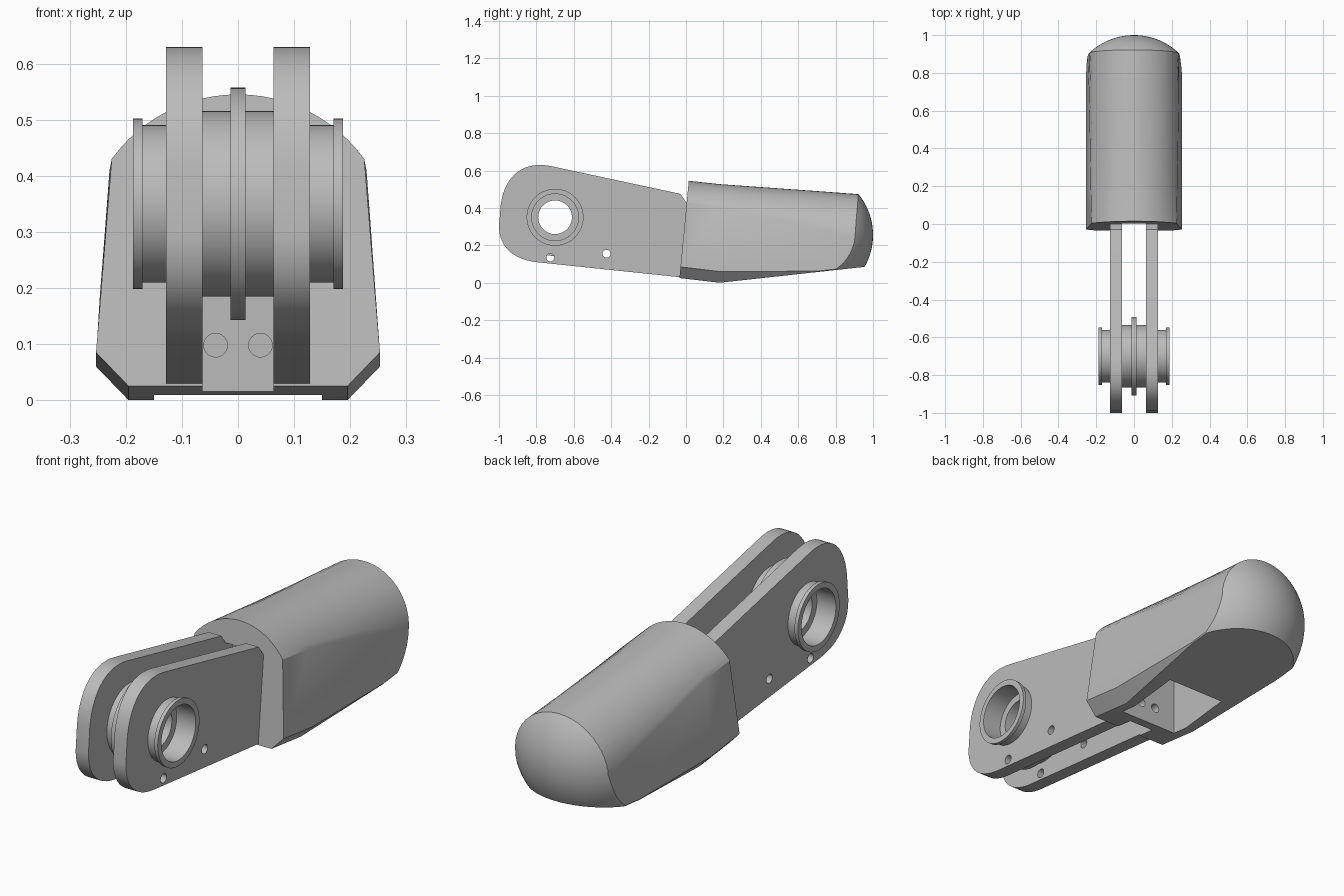
import bpy
import bmesh
import math
from mathutils import Vector
from mathutils.geometry import interpolate_bezier

if "Cube" in bpy.data.objects:
    bpy.data.objects.remove(bpy.data.objects["Cube"], do_unlink=True)

grey = bpy.data.materials.new("light grey")
grey.use_nodes = True
grey.diffuse_color = (0.5, 0.5, 0.5, 1)
grey.node_tree.nodes["Principled BSDF"].inputs["Base Color"].default_value = (0.5, 0.5, 0.5, 1)


def finish(name, bm):
    """Turn a bmesh into a linked object."""
    bmesh.ops.remove_doubles(bm, verts=bm.verts, dist=0.0001)
    bmesh.ops.recalc_face_normals(bm, faces=bm.faces)
    mesh = bpy.data.meshes.new(name)
    bm.to_mesh(mesh)
    bm.free()
    mesh.materials.append(grey)
    obj = bpy.data.objects.new(name, mesh)
    bpy.context.collection.objects.link(obj)
    return obj


def smooth(obj, angle=30):
    obj.data.shade_smooth()
    obj.data.set_sharp_from_angle(angle=math.radians(angle))


def lathe(name, profile, axis, centre, closed=False, steps=64):
    """Spin (distance along axis, radius) points around the x or y axis."""
    bm = bmesh.new()
    along = Vector((1, 0, 0)) if axis == "x" else Vector((0, 1, 0))
    centre = Vector(centre)
    up = Vector((0, 0, 1))
    verts = [bm.verts.new(centre + along * a + up * r) for a, r in profile]
    edges = [bm.edges.new(pair) for pair in zip(verts, verts[1:])]
    if closed:
        edges.append(bm.edges.new((verts[-1], verts[0])))
    bmesh.ops.spin(bm, geom=verts + edges, cent=centre, axis=along,
                   angle=math.tau, steps=steps, use_merge=False)
    return finish(name, bm)


def cylinder(axis, centre, radius, half):
    return lathe("cutter", [(-half, 0), (-half, radius), (half, radius), (half, 0)],
                 axis, centre, steps=48)


def box(low, high):
    bm = bmesh.new()
    bmesh.ops.create_cube(bm, size=1)
    for v in bm.verts:
        v.co = [l if c < 0 else h for c, l, h in zip(v.co, low, high)]
    return finish("cutter", bm)


def cut(obj, cutter, operation="DIFFERENCE"):
    """Apply a boolean and throw the cutter away."""
    cutter.hide_render = True
    mod = obj.modifiers.new("cut", "BOOLEAN")
    mod.operation, mod.object, mod.solver = operation, cutter, "EXACT"
    graph = bpy.context.evaluated_depsgraph_get()
    graph.update()
    mesh = bpy.data.meshes.new_from_object(obj.evaluated_get(graph))
    obj.modifiers.clear()
    obj.data = mesh
    bpy.data.objects.remove(cutter, do_unlink=True)


# Clevis plates: rounded outline in the y-z plane, one per side
def corner(*points):
    return interpolate_bezier(*[Vector((0, y, z)) for y, z in points], 16)


PIVOT = (0, -0.7, 0.35)
outline = corner((-0.8, 0.11), (-0.93, 0.125), (-1.0, 0.2), (-1.0, 0.3))
outline += corner((-0.99, 0.42), (-0.97, 0.57), (-0.87, 0.655), (-0.72, 0.623))
outline += [Vector((0, y, z)) for y, z in
            ((-0.03, 0.475), (0, 0.43), (0.06, 0.43), (0.06, 0.03), (-0.035, 0.03))]

for side, name in ((1, "left_plate"), (-1, "right_plate")):
    bm = bmesh.new()
    face = bm.faces.new([bm.verts.new((side * 0.063, p.y, p.z)) for p in outline])
    grown = bmesh.ops.extrude_face_region(bm, geom=[face])
    bmesh.ops.translate(bm, vec=(side * 0.065, 0, 0),
                        verts=[g for g in grown["geom"] if isinstance(g, bmesh.types.BMVert)])
    if face.is_valid and not any(len(e.link_faces) < 2 for e in face.edges):
        pass
    else:
        bm.faces.new([v for v in bm.verts][:len(outline)])
    plate = finish(name, bm)
    cut(plate, cylinder("x", PIVOT, 0.133, 0.3))
    for y, z in ((-0.725, 0.135), (-0.425, 0.155)):
        cut(plate, cylinder("x", (0, y, z), 0.021, 0.3))
    smooth(plate)

# Pivot bushing: stepped sleeve with end flanges and a central collar
half = [(0.013, 0.207), (0.013, 0.165), (0.1, 0.165), (0.1, 0.14), (0.17, 0.14),
        (0.17, 0.152), (0.187, 0.152), (0.187, 0.125), (0.09, 0.125), (0.09, 0.09)]
bushing = lathe("pivot_bushing", half + [(-x, r) for x, r in reversed(half)],
                "x", PIVOT, closed=True, steps=96)
smooth(bushing)


# Body: arched sections lofted along y
def section(w, shoulder, top, side_z, bottom_z, bottom_w, steps=12):
    rise = top - shoulder
    radius = (w * w + rise * rise) / (2 * rise)
    reach = math.atan2(w, radius - rise)
    pts = [(bottom_w, bottom_z), (0.253, side_z)]
    for i in range(2 * steps + 1):
        a = reach * (1 - i / steps)
        pts.append((radius * math.sin(a), top - radius + radius * math.cos(a)))
    return pts + [(-0.253, side_z), (-bottom_w, bottom_z)]


sections = [(None, section(0.225, 0.43, 0.545, 0.085, 0.025, 0.195)),
            (0.18, section(0.229, 0.41, 0.527, 0.06, 0.0, 0.195)),
            (0.7, section(0.238, 0.29, 0.49, 0.062, 0.057, 0.249)),
            (1.05, section(0.24, 0.2, 0.464, 0.1, 0.095, 0.249))]
bm = bmesh.new()
rings = []
for y, pts in sections:
    # The front face leans back towards the top
    rings.append([bm.verts.new((x, -0.035 + (z - 0.025) * 0.096 if y is None else y, z))
                  for x, z in pts])
for a, b in zip(rings, rings[1:]):
    for i in range(len(a)):
        j = (i + 1) % len(a)
        bm.faces.new((a[i], a[j], b[j], b[i]))
bm.faces.new(rings[0])
bm.faces.new(rings[-1])
body = finish("body", bm)

# Domed rear end
R = 0.345
dome = [(-1, 0), (-1, R)]
dome += [(R * math.sin(t * math.pi / 48), R * math.cos(t * math.pi / 48)) for t in range(24)]
dome.append((R, 0))
cut(body, lathe("cutter", dome, "y", (0, 0.655, 0.255), steps=96), "INTERSECT")

# Underside pocket, front slot and the two holes joining them
cut(body, box((-0.15, 0.1, -0.1), (0.15, 0.43, 0.38)))
cut(body, box((-0.0632, -0.2, -0.1), (0.0632, 0.05, 0.43)))
for x in (-0.04, 0.04):
    cut(body, cylinder("y", (x, 0.05, 0.098), 0.021, 0.1))
smooth(body, 28)
